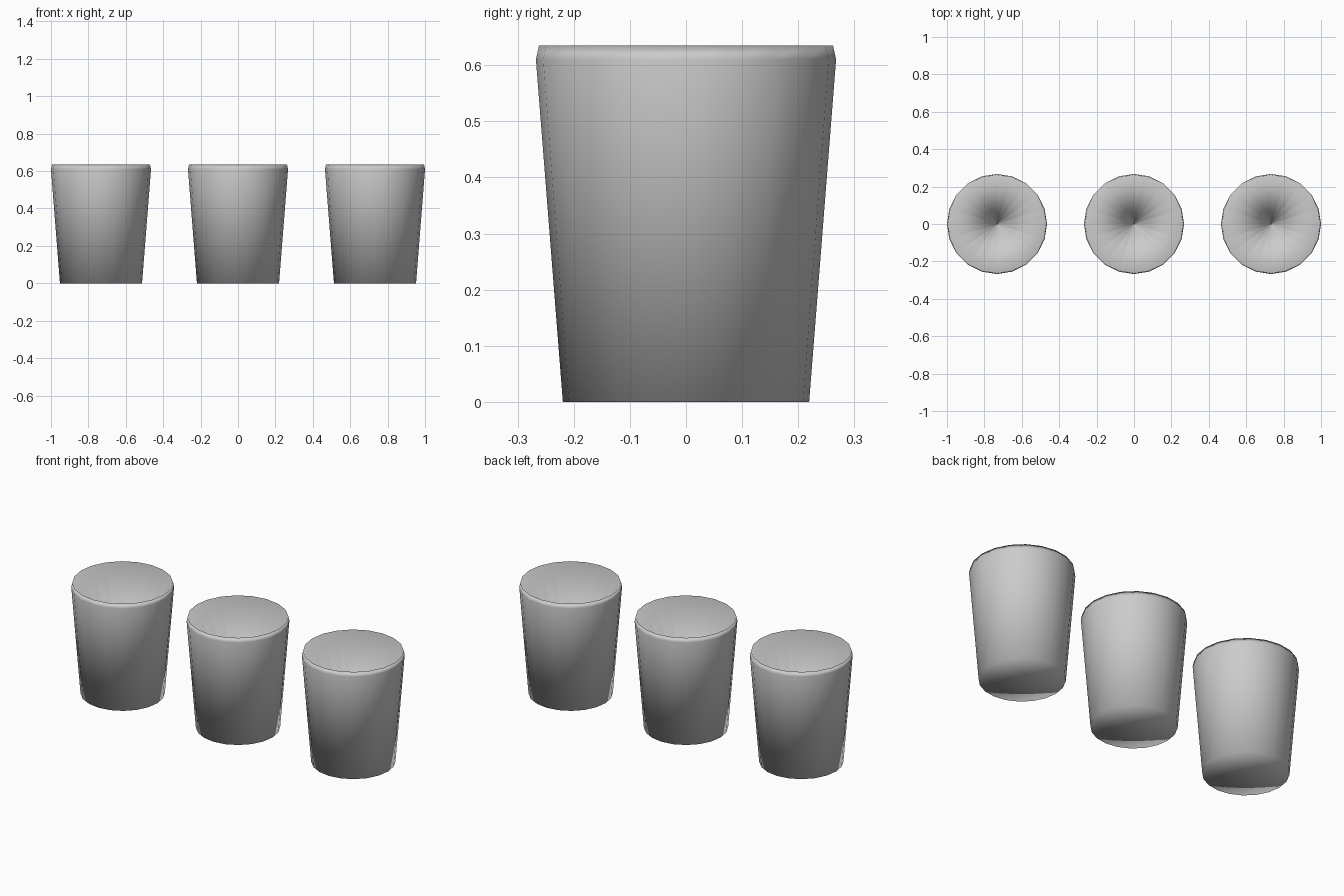
import bpy, bmesh, math

if "Cube" in bpy.data.objects:
    bpy.data.objects.remove(bpy.data.objects["Cube"])

SIDES = 20
# outer wall profile, bottom to rim: (radius, height)
PROFILE = [(0.2195, 0.0), (0.2675, 0.61), (0.262, 0.635)]
HOLLOW_Z = 0.05   # tip of the tapered hollow


def make_cup(name, x):
    bm = bmesh.new()
    rings = []
    for r, z in PROFILE:
        rings.append([bm.verts.new((r * math.cos(2 * math.pi * i / SIDES),
                                    r * math.sin(2 * math.pi * i / SIDES), z))
                      for i in range(SIDES)])
    base = bm.verts.new((0, 0, 0))
    for i in range(SIDES):
        j = (i + 1) % SIDES
        # tapered wall and rim bevel
        for low, high in zip(rings, rings[1:]):
            bm.faces.new((low[i], low[j], high[j], high[i]))
        # flat base fan
        bm.faces.new((base, rings[0][j], rings[0][i]))
        # hollow narrowing to a point; separate tips keep its shading crisp
        tip = bm.verts.new((0, 0, HOLLOW_Z))
        bm.faces.new((rings[-1][i], rings[-1][j], tip))
    for f in bm.faces:
        f.smooth = True
    mesh = bpy.data.meshes.new(name)
    bm.to_mesh(mesh)
    bm.free()
    cup = bpy.data.objects.new(name, mesh)
    cup.location.x = x
    bpy.context.collection.objects.link(cup)


# row of three cups
for name, x in (("left_cup", -0.7325), ("middle_cup", 0), ("right_cup", 0.7325)):
    make_cup(name, x)
